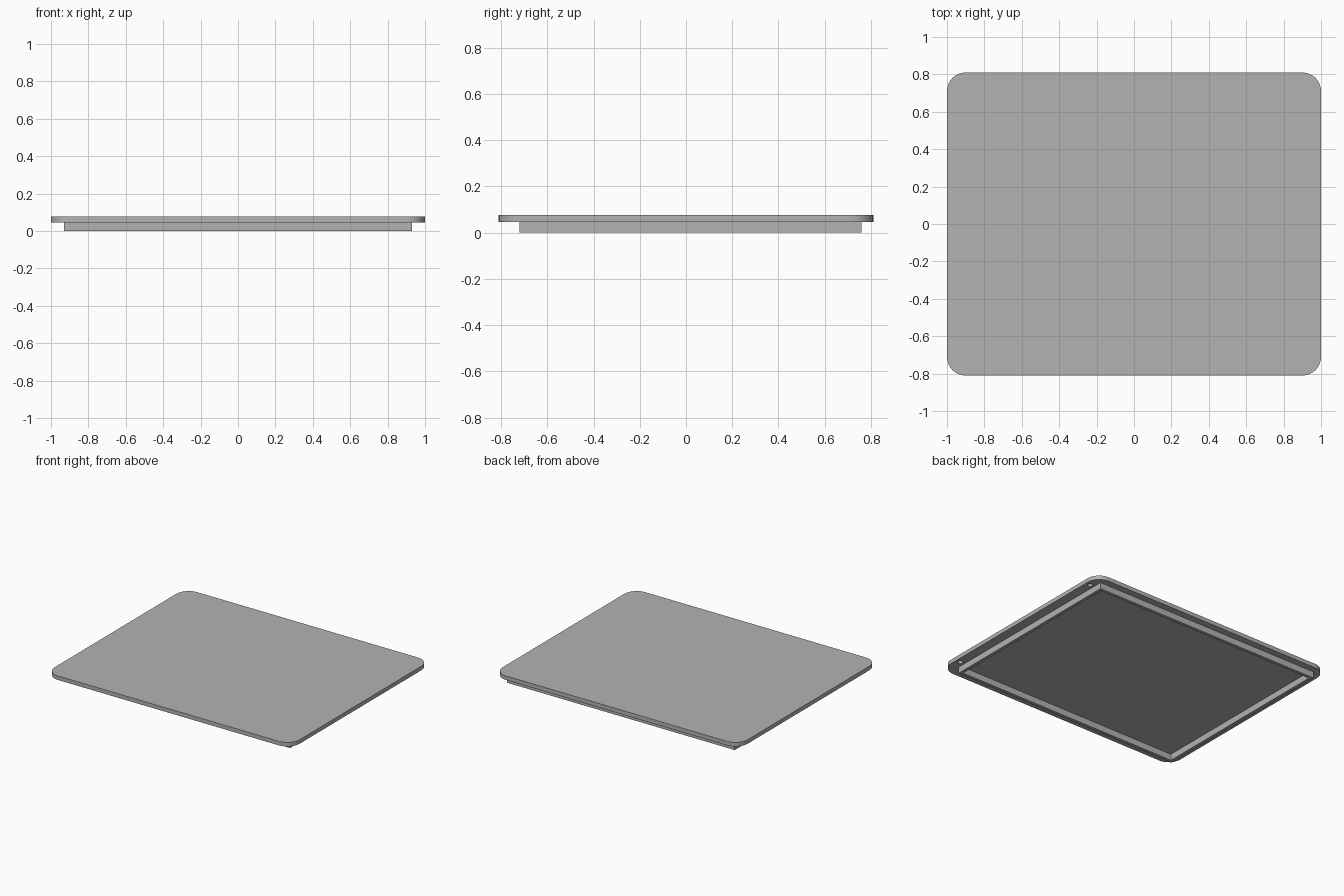
import bpy
import bmesh
from mathutils import Matrix, Vector

if "Cube" in bpy.data.objects:
    bpy.data.objects.remove(bpy.data.objects["Cube"], do_unlink=True)

PLATE_BOTTOM, PLATE_TOP = 0.046, 0.076

grey = bpy.data.materials.new("plain_grey")
grey.use_nodes = True
grey.diffuse_color = (0.45, 0.45, 0.45, 1)
grey.node_tree.nodes["Principled BSDF"].inputs["Base Color"].default_value = grey.diffuse_color


def box(bm, low, high):
    """Add an axis-aligned box between two corners."""
    low, high = Vector(low), Vector(high)
    matrix = Matrix.Translation((low + high) / 2) @ Matrix.Diagonal((high - low).to_4d())
    bmesh.ops.create_cube(bm, size=1, matrix=matrix)


def make_object(name, bm):
    bmesh.ops.recalc_face_normals(bm, faces=bm.faces)
    mesh = bpy.data.meshes.new(name)
    bm.to_mesh(mesh)
    bm.free()
    mesh.materials.append(grey)
    obj = bpy.data.objects.new(name, mesh)
    bpy.context.collection.objects.link(obj)
    return obj


# Lid plate with rounded corners
bm = bmesh.new()
box(bm, (-1, -0.81, PLATE_BOTTOM), (1, 0.81, PLATE_TOP))
corners = [e for e in bm.edges if abs(e.verts[0].co.z - e.verts[1].co.z) > 0.01]
bmesh.ops.bevel(bm, geom=corners, offset=0.1, segments=12, profile=0.5, affect='EDGES')
plate = make_object("lid_plate", bm)

# Small blind holes in the underside, beside the rim
bm = bmesh.new()
for x in (-0.963, 0.963):
    for y in (-0.66, 0.69):
        bmesh.ops.create_cone(bm, cap_ends=True, segments=20, radius1=0.017, radius2=0.017,
                              depth=0.04, matrix=Matrix.Translation((x, y, PLATE_BOTTOM)))
cutter = make_object("hole_cutter", bm)
cutter.hide_render = True
cutter.hide_viewport = True
holes = plate.modifiers.new("holes", 'BOOLEAN')
holes.operation = 'DIFFERENCE'
holes.solver = 'EXACT'
holes.object = cutter

bpy.ops.object.select_all(action='DESELECT')
bpy.context.view_layer.objects.active = plate
plate.select_set(True)
bpy.ops.object.modifier_apply(modifier="holes")
bpy.data.objects.remove(cutter, do_unlink=True)
bpy.ops.object.shade_smooth_by_angle()

# Locating rim: a rectangular frame set slightly towards the back
bm = bmesh.new()
box(bm, (-0.93, -0.72, 0), (0.93, 0.76, PLATE_BOTTOM))
bm.normal_update()
ends = [f for f in bm.faces if abs(f.normal.z) > 0.9]
bmesh.ops.inset_individual(bm, faces=ends, thickness=0.033)
bmesh.ops.bridge_loops(bm, edges=[e for f in ends for e in f.edges])
bmesh.ops.delete(bm, geom=ends, context='FACES_ONLY')
make_object("locating_rim", bm)
